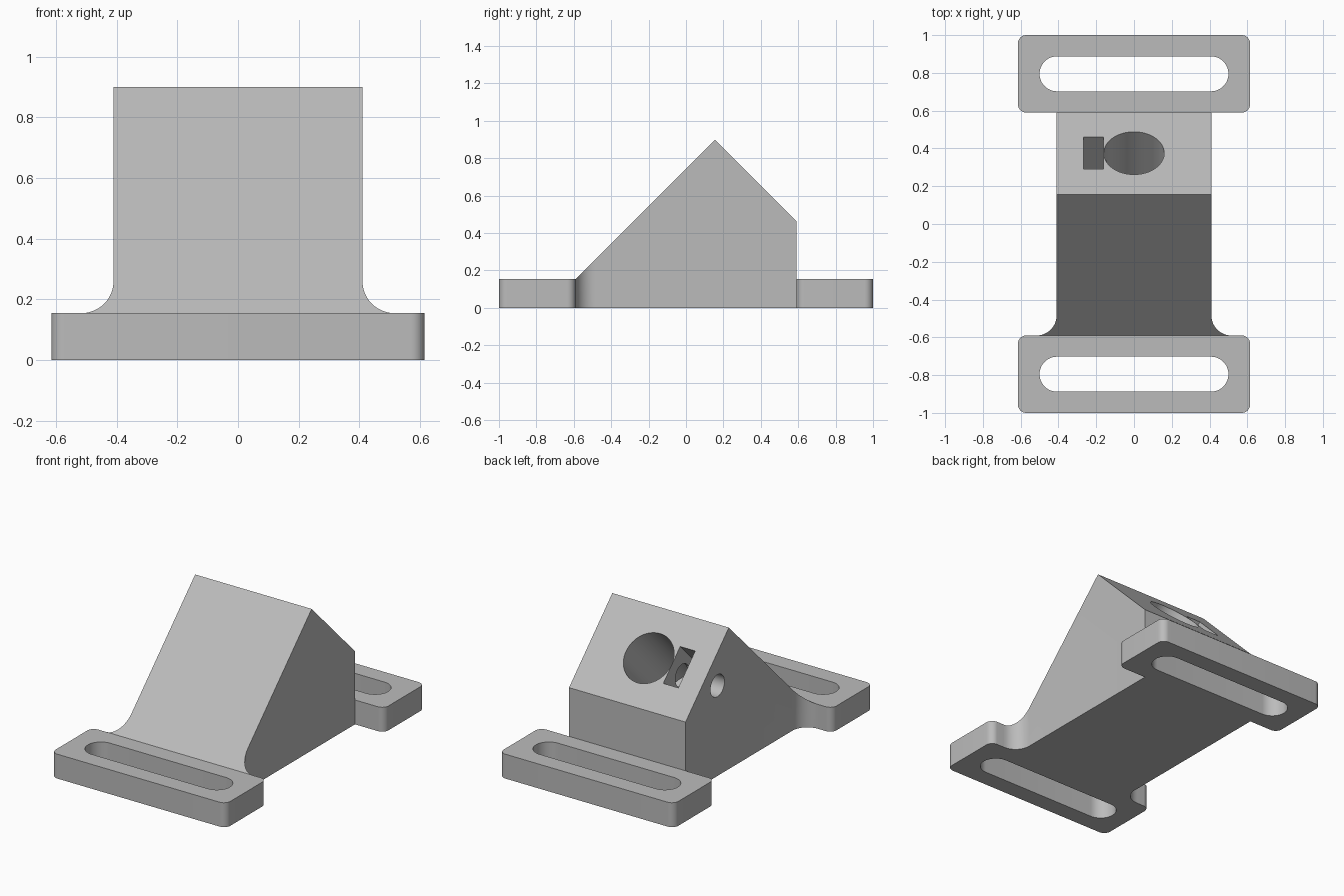
import bpy, bmesh
from math import radians, cos, sin, pi
from mathutils import Vector, Matrix

cube = bpy.data.objects.get("Cube")
if cube:
    bpy.data.objects.remove(cube, do_unlink=True)

grey = bpy.data.materials.new("plain grey")
grey.use_nodes = True
GREY = (0.5, 0.5, 0.5, 1)
grey.diffuse_color = GREY
grey.node_tree.nodes["Principled BSDF"].inputs["Base Color"].default_value = GREY


def arc(cx, cy, r, a0, a1, n=12):
    """Points on an arc between two angles in degrees."""
    angles = [radians(a0 + (a1 - a0) * i / n) for i in range(n + 1)]
    return [(cx + r * cos(a), cy + r * sin(a)) for a in angles]


def rounded(hx, hy, r, cy):
    """Rounded rectangle outline centred on x = 0."""
    pts = []
    for i, (sx, sy) in enumerate([(1, 1), (-1, 1), (-1, -1), (1, -1)]):
        pts += arc(sx * (hx - r), cy + sy * (hy - r), r, 90 * i, 90 * i + 90)
    return pts


def to_object(bm, name):
    bmesh.ops.remove_doubles(bm, verts=bm.verts, dist=1e-5)
    bmesh.ops.recalc_face_normals(bm, faces=bm.faces)
    mesh = bpy.data.meshes.new(name)
    bm.to_mesh(mesh)
    bm.free()
    mesh.materials.append(grey)
    obj = bpy.data.objects.new(name, mesh)
    bpy.context.collection.objects.link(obj)
    return obj


def prism(pts, z0, z1):
    """Extrude an outline upwards."""
    bm = bmesh.new()
    face = bm.faces.new([bm.verts.new((x, y, z0)) for x, y in pts])
    top = bmesh.ops.extrude_face_region(bm, geom=[face])["geom"]
    verts = [v for v in top if isinstance(v, bmesh.types.BMVert)]
    bmesh.ops.translate(bm, verts=verts, vec=(0, 0, z1 - z0))
    return bm


def select(obj):
    bpy.ops.object.select_all(action="DESELECT")
    obj.select_set(True)
    bpy.context.view_layer.objects.active = obj


def cut(obj, cutter):
    """Subtract the cutter and throw it away."""
    mod = obj.modifiers.new("cut", "BOOLEAN")
    mod.operation = "DIFFERENCE"
    mod.solver = "EXACT"
    mod.object = cutter
    select(obj)
    bpy.ops.object.modifier_apply(modifier=mod.name)
    bpy.data.objects.remove(cutter, do_unlink=True)


def smooth(obj):
    select(obj)
    bpy.ops.object.shade_smooth_by_angle(angle=radians(30))


PLATE = 0.155   # flange thickness
HALF = 0.41     # half width of the body
EDGE = 0.59     # where the body meets the flanges

# Slotted mounting flanges, front and rear
for name, side in (("front_flange", -1), ("rear_flange", 1)):
    cy = side * (1 + EDGE) / 2
    flange = to_object(prism(rounded(0.615, (1 - EDGE) / 2, 0.045, cy), 0, PLATE), name)
    cut(flange, to_object(prism(rounded(0.5, 0.0925, 0.0924, cy), -0.1, 0.3), "slot_cutter"))
    smooth(flange)

# Wedge body: footprint with flared front corners, trimmed by two slopes
R = 0.105
flare = arc(HALF + R, -EDGE + R, R, 270, 180)
outline = flare + [(HALF, EDGE), (-HALF, EDGE)] + [(-x, y) for x, y in reversed(flare)]
bm = prism(outline, 0, 1.2)
for y in (-1, 1):
    geom = bm.verts[:] + bm.edges[:] + bm.faces[:]
    res = bmesh.ops.bisect_plane(bm, geom=geom, plane_co=(0, 0.155, 0.9),
                                 plane_no=(0, y, 1), clear_outer=True)
    rim = [e for e in res["geom_cut"] if isinstance(e, bmesh.types.BMEdge)]
    bmesh.ops.edgeloop_fill(bm, edges=rim)
body = to_object(bm, "wedge_body")

# Frame on the rear slope: local z points out of the face
slope = Matrix.Translation((0, 0.375, 0.68)) @ Matrix.Rotation(-pi / 4, 4, "X")


def cylinder(r, length, matrix, name):
    bm = bmesh.new()
    bmesh.ops.create_cone(bm, cap_ends=True, segments=64, radius1=r, radius2=r,
                          depth=length, matrix=matrix)
    return to_object(bm, name)


# Blind bore square to the slope
cut(body, cylinder(0.16, 0.7, slope @ Matrix.Translation((0, 0, -0.25)), "bore_cutter"))

# Nut pocket beside the bore
bm = bmesh.new()
size = Matrix.Diagonal((0.106, 0.24, 0.37, 1))
bmesh.ops.create_cube(bm, size=1, matrix=slope @ Matrix.Translation((-0.215, 0, -0.085)) @ size)
cut(body, to_object(bm, "pocket_cutter"))

# Screw hole from the side, through the pocket and into the bore
centre = slope @ Vector((-0.3, 0, -0.15))
cut(body, cylinder(0.07, 0.5, Matrix.Translation(centre) @ Matrix.Rotation(pi / 2, 4, "Y"),
                   "screw_cutter"))
smooth(body)
